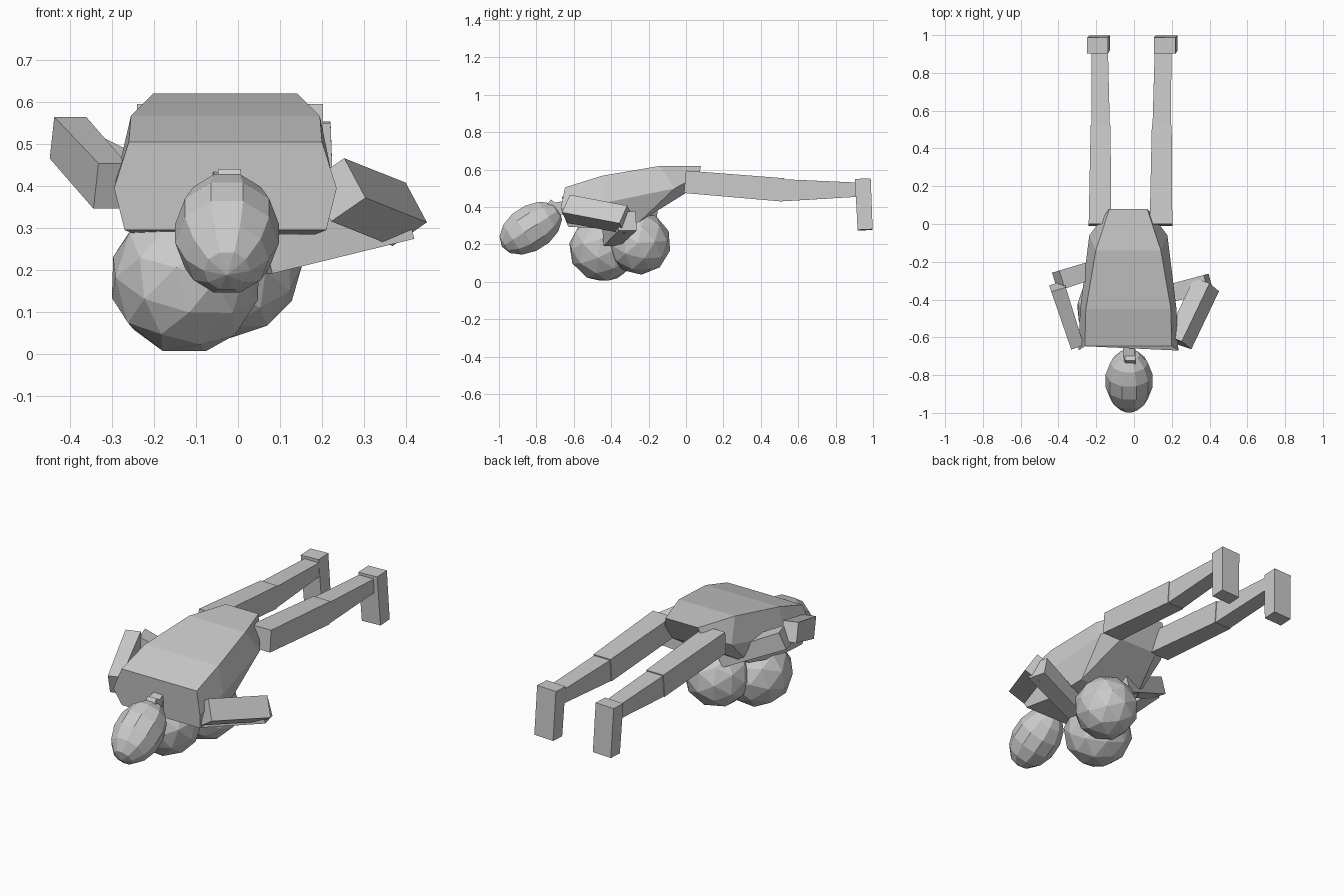
import bpy, bmesh
from mathutils import Vector, Matrix

if "Cube" in bpy.data.objects:
    bpy.data.objects.remove(bpy.data.objects["Cube"])

def make(name, bm):
    bmesh.ops.recalc_face_normals(bm, faces=bm.faces)
    me = bpy.data.meshes.new(name)
    bm.to_mesh(me)
    bm.free()
    ob = bpy.data.objects.new(name, me)
    bpy.context.collection.objects.link(ob)
    return ob

def loft(name, rings):
    bm = bmesh.new()
    rows = [[bm.verts.new(p) for p in r] for r in rings]
    n = len(rows[0])
    for a, b in zip(rows, rows[1:]):
        for i in range(n):
            j = (i + 1) % n
            bm.faces.new((a[i], a[j], b[j], b[i]))
    bm.faces.new(rows[0])
    bm.faces.new(rows[-1])
    return make(name, bm)

def limb(name, a, b, hint, size_a, size_b=None):
    # tapered box from a to b; first size runs along hint
    a, b, hint = Vector(a), Vector(b), Vector(hint)
    axis = (b - a).normalized()
    u = (hint - axis * hint.dot(axis)).normalized()
    v = axis.cross(u)
    rings = []
    for c, (w, h) in ((a, size_a), (b, size_b or size_a)):
        rings.append([c + u * w / 2 * s + v * h / 2 * t
                      for s, t in ((1, 1), (1, -1), (-1, -1), (-1, 1))])
    return loft(name, rings)

def ball(name, centre, r, rot):
    bm = bmesh.new()
    bmesh.ops.create_icosphere(bm, subdivisions=2, radius=r)
    bm.transform(Matrix.Translation(centre) @ Matrix.Rotation(rot, 4, (1, 0.4, 0.2)))
    return make(name, bm)

# Torso: six-sided sections, each (y, z, half width) for top, middle, bottom
CX = -0.03
sections = [
    ((-0.647, 0.505, 0.23), (-0.67, 0.395, 0.265), (-0.63, 0.295, 0.24)),
    ((-0.45, 0.567, 0.225), (-0.45, 0.42, 0.255), (-0.45, 0.285, 0.215)),
    ((-0.14, 0.62, 0.172), (-0.06, 0.50, 0.207), (-0.25, 0.32, 0.18)),
    ((0.08, 0.62, 0.10), (0.07, 0.57, 0.11), (0.0, 0.476, 0.12)),
]
rings = []
for sec in sections:
    ring = [(CX + w, y, z) for y, z, w in sec]
    ring += [(CX - w, y, z) for y, z, w in reversed(sec)]
    rings.append(ring)
loft("torso", rings)

# Head and neck
bm = bmesh.new()
bmesh.ops.create_uvsphere(bm, u_segments=10, v_segments=7, radius=1)
axis = Vector((0, -0.84, -0.54))
bm.transform(Matrix.Translation((-0.026, -0.83, 0.287))
             @ axis.to_track_quat('Z', 'X').to_matrix().to_4x4()
             @ Matrix.Diagonal((0.127, 0.127, 0.183, 1)))
make("head", bm)
limb("neck", (-0.02, -0.74, 0.38), (-0.03, -0.64, 0.40), (1, 0, 0), (0.06, 0.07))
limb("neck_back", (-0.02, -0.735, 0.425), (-0.02, -0.675, 0.38), (1, 0, 0), (0.055, 0.04))

# Support balls
ball("front_ball", (-0.125, -0.445, 0.18), 0.182, 0.5)
ball("rear_ball", (-0.018, -0.25, 0.208), 0.17, 1.1)

# Arms
limb("right_upper_arm", (0.2375, -0.628, 0.391), (0.384, -0.321, 0.3325),
     (0.045, -0.053, -0.092), (0.115, 0.103))
limb("right_forearm", (0.395, -0.315, 0.325), (0.06, -0.40, 0.235),
     (0, 0, 1), (0.105, 0.10), (0.09, 0.09))
limb("left_upper_arm", (-0.305, -0.635, 0.40), (-0.405, -0.33, 0.515),
     (0, 0, 1), (0.115, 0.07), (0.105, 0.08))
limb("left_forearm", (-0.40, -0.30, 0.495), (-0.08, -0.20, 0.34),
     (0, 0, 1), (0.095, 0.10), (0.085, 0.09))

# Legs: x at hip, knee, ankle and foot
for side, xh, xk, xa, xf, fw in (("left", -0.18, -0.177, -0.182, -0.193, 0.11),
                                 ("right", 0.143, 0.147, 0.154, 0.163, 0.115)):
    limb(side + "_thigh", (xh, -0.005, 0.535), (xk, 0.52, 0.492),
         (1, 0, 0), (0.12, 0.12), (0.105, 0.125))
    limb(side + "_shin", (xk, 0.515, 0.49), (xa, 0.93, 0.493),
         (1, 0, 0), (0.098, 0.118), (0.088, 0.075))
    limb(side + "_foot", (xf, 0.945, 0.55), (xf + 0.01, 0.958, 0.278),
         (1, 0, 0), (fw, 0.085), (fw, 0.08))
